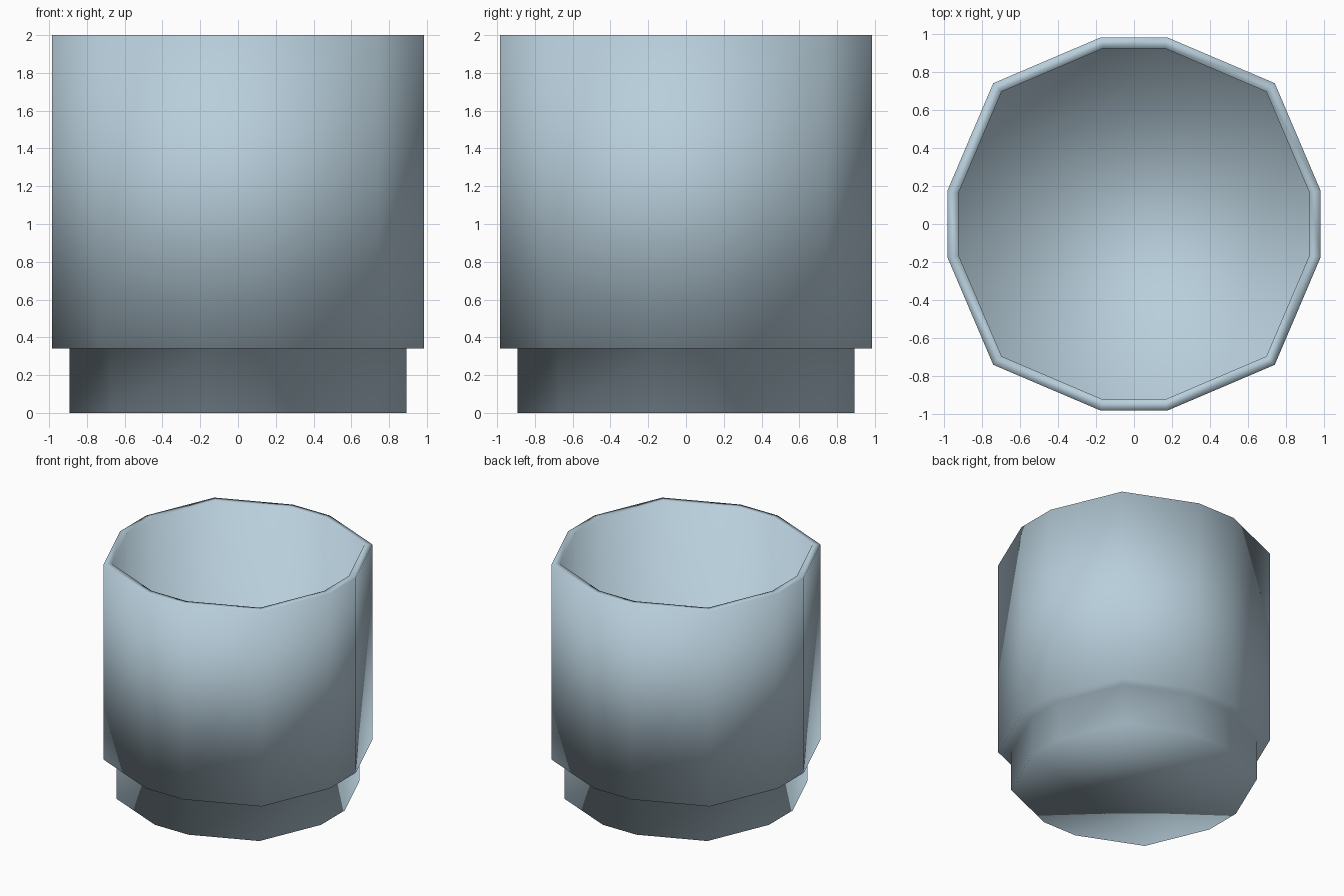
import bpy
import bmesh

cube = bpy.data.objects.get("Cube")
if cube:
    bpy.data.objects.remove(cube, do_unlink=True)

# Pale blue glaze
glaze = bpy.data.materials.new("pale_blue")
glaze.use_nodes = True
color = (0.48, 0.62, 0.71, 1.0)
glaze.diffuse_color = color
glaze.node_tree.nodes["Principled BSDF"].inputs["Base Color"].default_value = color

# Twelve-sided outline: one quarter of corners, turned four times
quarter = [(0.985, -0.175), (0.985, 0.175), (0.743, 0.743)]
outline = []
for turn in range(4):
    outline += quarter
    quarter = [(-y, x) for x, y in quarter]

# Profile of (scale, height): foot, ledge, outer wall, rim, inner wall to floor
profile = [(0.905, 0), (0.905, 0.34), (1, 0.34), (1, 2), (0.94, 2), (0.94, 0.40)]

bm = bmesh.new()
rings = [[bm.verts.new((x * s, y * s, z)) for x, y in outline] for s, z in profile]
for low, high in zip(rings, rings[1:]):
    for i in range(len(outline)):
        j = (i + 1) % len(outline)
        bm.faces.new((low[i], low[j], high[j], high[i]))

# Underside and inner floor
bm.faces.new(rings[0][::-1])
bm.faces.new(rings[-1])
bmesh.ops.recalc_face_normals(bm, faces=bm.faces)
for face in bm.faces:
    face.smooth = True

mesh = bpy.data.meshes.new("cup")
bm.to_mesh(mesh)
bm.free()
mesh.materials.append(glaze)
cup = bpy.data.objects.new("cup", mesh)
bpy.context.collection.objects.link(cup)
